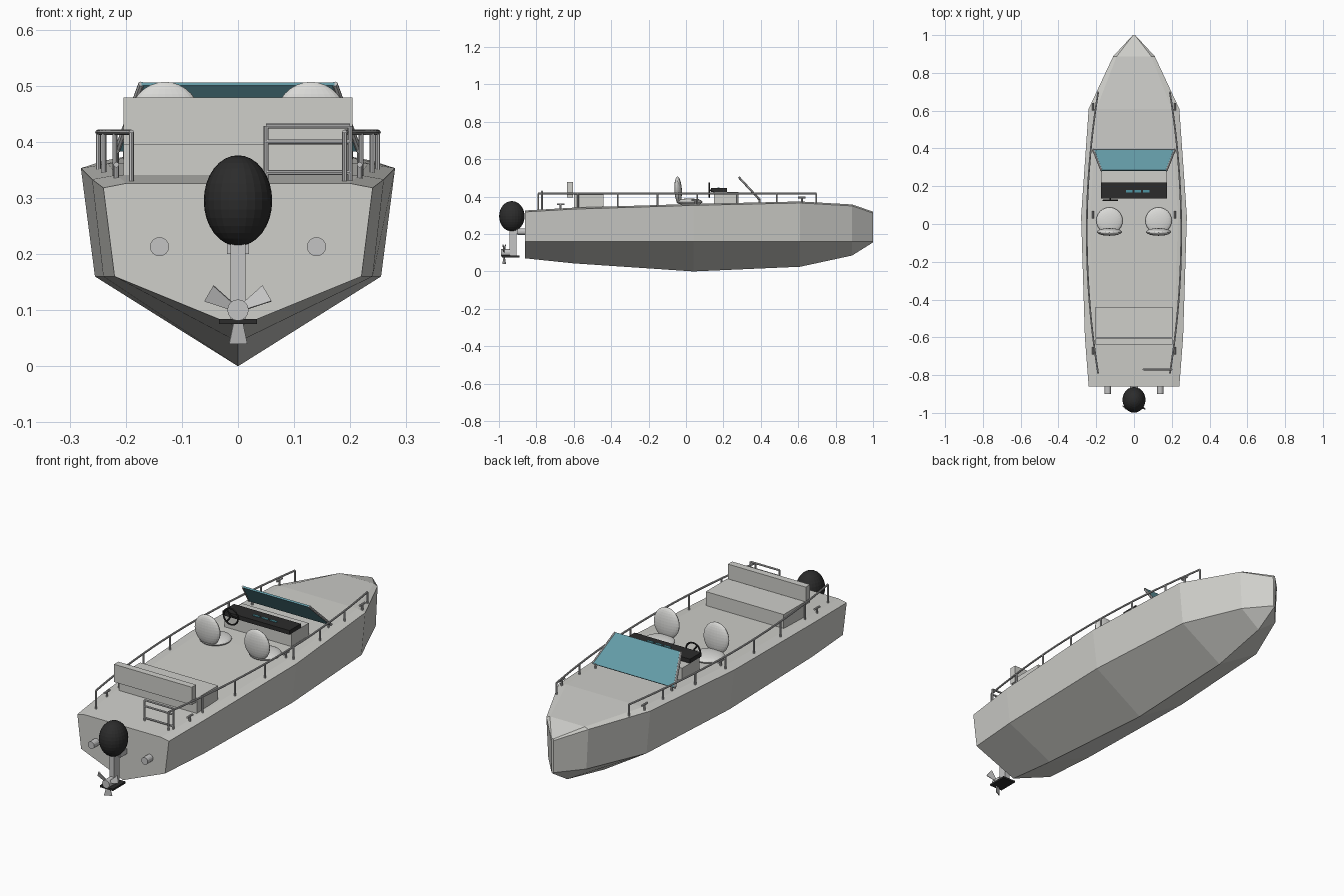
import bpy, bmesh, math
from mathutils import Vector, Matrix

old = bpy.data.objects.get("Cube")
if old:
    bpy.data.objects.remove(old, do_unlink=True)


def material(name, r, g, b):
    m = bpy.data.materials.new(name)
    m.use_nodes = True
    m.diffuse_color = (r, g, b, 1)
    m.node_tree.nodes["Principled BSDF"].inputs["Base Color"].default_value = (r, g, b, 1)
    return m


HULL = material("hull_white", .62, .62, .59)
SEAT = material("seat_white", .7, .7, .68)
METAL = material("metal_grey", .55, .55, .55)
BLACK = material("matte_black", .025, .025, .025)
GLASS = material("tinted_glass", .13, .34, .4)
SCREEN = material("screen_teal", .08, .3, .36)


def finish(name, bm, mat):
    bmesh.ops.recalc_face_normals(bm, faces=bm.faces)
    me = bpy.data.meshes.new(name)
    bm.to_mesh(me)
    bm.free()
    me.materials.append(mat)
    ob = bpy.data.objects.new(name, me)
    bpy.context.collection.objects.link(ob)
    return ob


def box(name, x, y, z, mat):
    """Box from (min, max) ranges."""
    bm = bmesh.new()
    bmesh.ops.create_cube(bm, size=1)
    for v in bm.verts:
        v.co = [sum(r) / 2 + c * (r[1] - r[0]) for r, c in zip((x, y, z), v.co)]
    return finish(name, bm, mat)


def ellipsoid(name, centre, radii, mat, tilt=0):
    bm = bmesh.new()
    bmesh.ops.create_uvsphere(bm, u_segments=24, v_segments=16, radius=1)
    bm.transform(Matrix.Translation(centre) @ Matrix.Rotation(tilt, 4, 'X')
                 @ Matrix.Diagonal((*radii, 1)))
    return finish(name, bm, mat)


def add_rod(bm, a, b, r, sides=8):
    a, b = Vector(a), Vector(b)
    d = b - a
    m = Matrix.Translation((a + b) / 2) @ d.to_track_quat('Z', 'Y').to_matrix().to_4x4()
    bmesh.ops.create_cone(bm, cap_ends=True, segments=sides, radius1=r, radius2=r,
                          depth=d.length, matrix=m)


def rods(name, pairs, r, mat, sides=8):
    bm = bmesh.new()
    for a, b in pairs:
        add_rod(bm, a, b, r, sides)
    return finish(name, bm, mat)


def panel(name, points, thickness, mat):
    """Flat polygon given a thickness."""
    bm = bmesh.new()
    bm.faces.new([bm.verts.new(p) for p in points])
    ob = finish(name, bm, mat)
    mod = ob.modifiers.new("thickness", 'SOLIDIFY')
    mod.thickness = thickness
    mod.offset = 0
    return ob


# Hull stations: y, deck half width, deck z, chine half width, keel z
STATIONS = [(-.86, .24, .318, .22, .07), (-.6, .26, .333, .24, .043),
            (.04, .28, .353, .255, 0), (.61, .24, .366, .22, .025),
            (.888, .11, .35, .1, .085), (1, .006, .312, .005, .155)]
CHINE = .16
CROWN = .008


def deck_z(y):
    for a, b in zip(STATIONS, STATIONS[1:]):
        if a[0] <= y <= b[0]:
            return a[2] + (b[2] - a[2]) * (y - a[0]) / (b[0] - a[0]) + CROWN


bm = bmesh.new()
rings = []
for y, w, z, cw, kz in STATIONS:
    half = [(cw, CHINE), (w, z), (w * .83, z + CROWN)]
    ring = [(0, kz)] + half + [(-x, h) for x, h in reversed(half)]
    rings.append([bm.verts.new((x, y, h)) for x, h in ring])
for a, b in zip(rings, rings[1:]):
    for i in range(len(a)):
        j = (i + 1) % len(a)
        bm.faces.new((a[i], a[j], b[j], b[i]))
bm.faces.new(rings[0])
bm.faces.new(rings[-1])
finish("hull", bm, HULL)

# Rear bench
box("bench_base", (-.204, .204), (-.6, -.44), (.335, .412), HULL)
box("bench_back", (-.204, .204), (-.637, -.605), (.395, .479), HULL)

# Console, dash and gauges
box("console", (-.175, .175), (.15, .28), (.355, .425), HULL)
box("dashboard", (-.175, .175), (.135, .22), (.425, .445), BLACK)
for i, x in enumerate((-.025, .02, .065)):
    box(f"gauge_{i + 1}", (x - .017, x + .017), (.168, .18), (.444, .448), SCREEN)

# Steering wheel
WHEEL = Vector((-.125, .125, .435))
rim = [WHEEL + .038 * Vector((math.cos(a), 0, math.sin(a)))
       for a in (i * math.tau / 20 for i in range(20))]
wheel = [(p, rim[(i + 1) % 20]) for i, p in enumerate(rim)]
wheel += [(WHEEL, rim[i]) for i in (0, 7, 13)]
wheel.append((WHEEL, WHEEL + Vector((0, .03, -.01))))
rods("steering_wheel", wheel, .004, BLACK, 6)

# Raked windshield with side frames
low, high = (.215, .392, .385), (.172, .283, .503)
mirror = lambda p: (-p[0], p[1], p[2])
panel("windshield", [low, high, mirror(high), mirror(low)], .008, GLASS)
rods("windshield_frame", [(low, high), (mirror(low), mirror(high))], .006, METAL)
rods("windshield_supports", [((s * .2, .392, .365), (s * .2, .392, .39)) for s in (-1, 1)],
     .005, METAL)

for side, s in (("left", 1), ("right", -1)):
    # Helm seats
    ellipsoid(f"seat_cushion_{side}", (s * .13, .018, .372), (.07, .07, .018), SEAT)
    ellipsoid(f"seat_back_{side}", (s * .13, -.042, .435), (.066, .02, .072), SEAT, .05)

    # Side rail following the sheer, with posts
    def rail(t):
        y = -.79 + 1.487 * t
        return Vector((s * (.19 + .06 * (1 - (2 * t - 1) ** 2)), y, .417))
    pts = [rail(i / 28) for i in range(29)]
    rods(f"side_rail_{side}", zip(pts, pts[1:]), .0045, METAL)
    posts = [rail(i / 7) for i in range(8)]
    rods(f"rail_posts_{side}", [(p, (p.x, p.y, deck_z(p.y) - .01)) for p in posts],
         .0045, METAL)

    # Mooring cleats
    for place, y in (("front", .62), ("middle", .05), ("rear", -.67)):
        z = deck_z(y)
        x = s * .217
        rods(f"cleat_{place}_{side}", [((x, y, z - .01), (x, y, z + .022)),
             ((x, y - .02, z + .022), (x, y + .02, z + .022))], .005, METAL)

    # Transom outlets
    rods(f"outlet_{side}", [((s * .14, -.9, .213), (s * .14, -.85, .213))], .017, METAL, 16)

# Stern gate
gate = [((x, -.77, .32), (x, -.77, .428)) for x in (.05, .2)]
gate += [((.05, -.77, z), (.2, -.77, z)) for z in (.345, .4, .428)]
rods("stern_gate", gate, .0045, METAL)

# Outboard motor
ellipsoid("motor_cowling", (0, -.931, .295), (.061, .068, .081), BLACK)
box("motor_leg", (-.013, .013), (-.945, -.905), (.08, .25), METAL)
box("motor_bracket", (-.02, .02), (-.91, -.855), (.2, .225), METAL)
box("motor_plate", (-.034, .034), (-.985, -.89), (.075, .084), BLACK)
rods("propeller_hub", [((0, -.99, .1), (0, -.94, .1))], .019, METAL, 16)
for i in range(3):
    a = math.radians(30 + 120 * i)
    out = Vector((math.cos(a), 0, math.sin(a)))
    side_dir = Vector((-math.sin(a), 0, math.cos(a)))
    c = Vector((0, -.972, .1))
    twist = Vector((0, .008, 0))
    panel(f"propeller_blade_{i + 1}",
          [c + out * .012 + side_dir * .006, c + out * .06 + side_dir * .016 + twist,
           c + out * .06 - side_dir * .016 - twist, c + out * .012 - side_dir * .006],
          .004, METAL)
